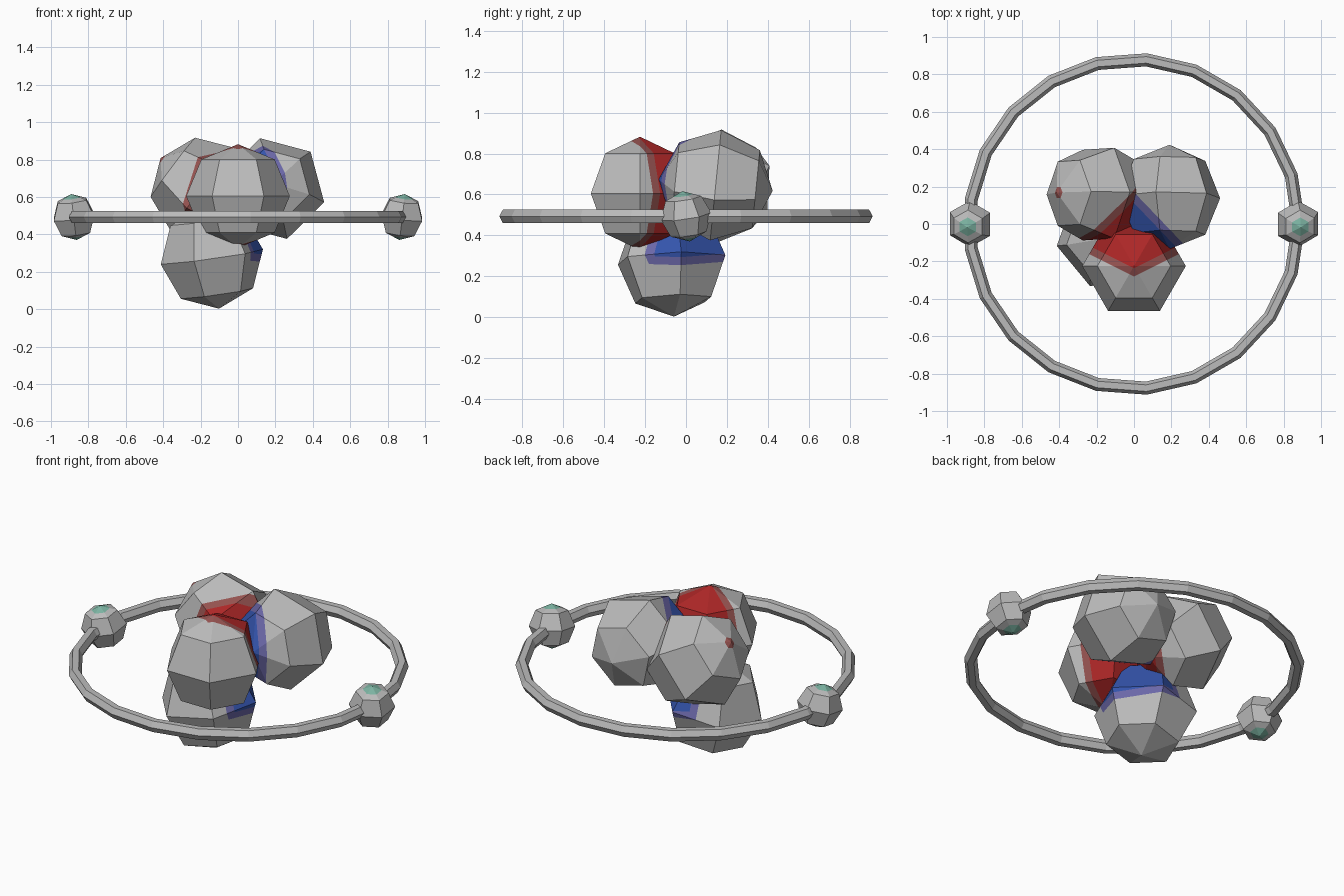
import bpy, bmesh, math
from mathutils import Vector, Matrix

if "Cube" in bpy.data.objects:
    bpy.data.objects.remove(bpy.data.objects["Cube"])


def material(name, rgb):
    m = bpy.data.materials.new(name)
    m.diffuse_color = (*rgb, 1)
    m.use_nodes = True
    m.node_tree.nodes["Principled BSDF"].inputs["Base Color"].default_value = m.diffuse_color
    return m


grey = material("grey", (0.50, 0.50, 0.50))
red = material("red", (0.42, 0.02, 0.02))
soft_red = material("soft red", (0.30, 0.085, 0.08))
blue = material("blue", (0.035, 0.09, 0.42))
soft_blue = material("soft blue", (0.15, 0.14, 0.40))
teal = material("teal", (0.20, 0.45, 0.36))


def finish(bm, name, mats):
    me = bpy.data.meshes.new(name)
    bm.to_mesh(me)
    bm.free()
    ob = bpy.data.objects.new(name, me)
    bpy.context.collection.objects.link(ob)
    for m in mats:
        me.materials.append(m)


def cut(bm, no, d):
    bmesh.ops.bisect_plane(bm, geom=bm.verts[:] + bm.edges[:] + bm.faces[:],
                           plane_co=no * d, plane_no=no, dist=1e-5)


def ball(name, centre, radius, axis, phase, mats, patch=(), band=0.04, spots=(), spot_at=0.0):
    """Six-sided, four-ring ball. Patch = half-spaces whose overlap is painted,
    with a paler band along its border; spots = painted pole tips."""
    z = Vector(axis).normalized()
    x = Vector((1, 0, 0))
    x = (x - z * x.dot(z)).normalized()
    rot = Matrix((x, z.cross(x), z)).transposed().to_4x4()
    bm = bmesh.new()
    bmesh.ops.create_uvsphere(bm, u_segments=6, v_segments=4, radius=radius)
    bm.transform(rot @ Matrix.Rotation(math.radians(phase), 4, 'Z'))
    planes = [(Vector(n).normalized(), d) for n, d in patch]
    for n, d in planes:
        cut(bm, n, d)
        cut(bm, n, d - band)
    for s in spots:
        cut(bm, z * s, spot_at)
    for f in bm.faces:
        c = f.calc_center_median()
        if planes:
            side = min(n.dot(c) - d for n, d in planes)
            f.material_index = 1 if side > 0 else 2 if side > -band else 0
        if any((z * s).dot(c) > spot_at for s in spots):
            f.material_index = len(mats) - 1
    # merge cut lines that carry no colour change
    bmesh.ops.dissolve_limit(bm, angle_limit=0.02, verts=bm.verts[:], edges=bm.edges[:],
                             delimit={'MATERIAL'})
    bm.transform(Matrix.Translation(centre))
    finish(bm, name, mats)


# Core balls, painted where they face the middle of the cluster
reds = [grey, red, soft_red]
blues = [grey, blue, soft_blue]
ball("front_red_ball", (0, -0.225, 0.605), 0.277, (0, 0, 1), 30, reds,
     [((-0.447, 0.894, 0), -0.01), ((0.447, 0.894, 0), -0.01)])
ball("left_red_ball", (-0.19, 0.16, 0.64), 0.28, (-0.8, 0.03, 0.6), 30, reds,
     [((0.7, -0.7, -0.1), 0.14)], spots=(1,), spot_at=0.266)
ball("right_blue_ball", (0.19, 0.145, 0.645), 0.28, (0, -1, 0.1), 15, blues,
     [((-0.72, -0.69, 0), 0.16)])
ball("bottom_blue_ball", (-0.14, -0.07, 0.28), 0.28, (-0.14, -0.04, 1), 40, blues,
     [((0.1, 0, 1), 0.04), ((0.8, 0.55, 0.2), 0.14)])

# Orbiting balls with painted tips
for side, label in ((-1, "left"), (1, "right")):
    ball(label + "_orbit_ball", (side * 0.877, 0, 0.493), 0.125, (side * 0.12, -0.15, 1), 0,
         [grey, teal], spots=(1, -1), spot_at=0.104)

# Orbit ring: hexagonal tube with 21 segments
bm = bmesh.new()
SEG, SIDES = 21, 6
loops = []
for i in range(SEG):
    a = math.tau * i / SEG
    loop = []
    for j in range(SIDES):
        b = math.tau * j / SIDES
        r = 0.88 + 0.035 * math.cos(b)
        loop.append(bm.verts.new((r * math.cos(a), r * math.sin(a), 0.493 + 0.0375 * math.sin(b))))
    loops.append(loop)
for i in range(SEG):
    p, q = loops[i], loops[(i + 1) % SEG]
    for j in range(SIDES):
        k = (j + 1) % SIDES
        bm.faces.new((p[j], q[j], q[k], p[k]))
bmesh.ops.recalc_face_normals(bm, faces=bm.faces[:])
finish(bm, "orbit_ring", [grey])
